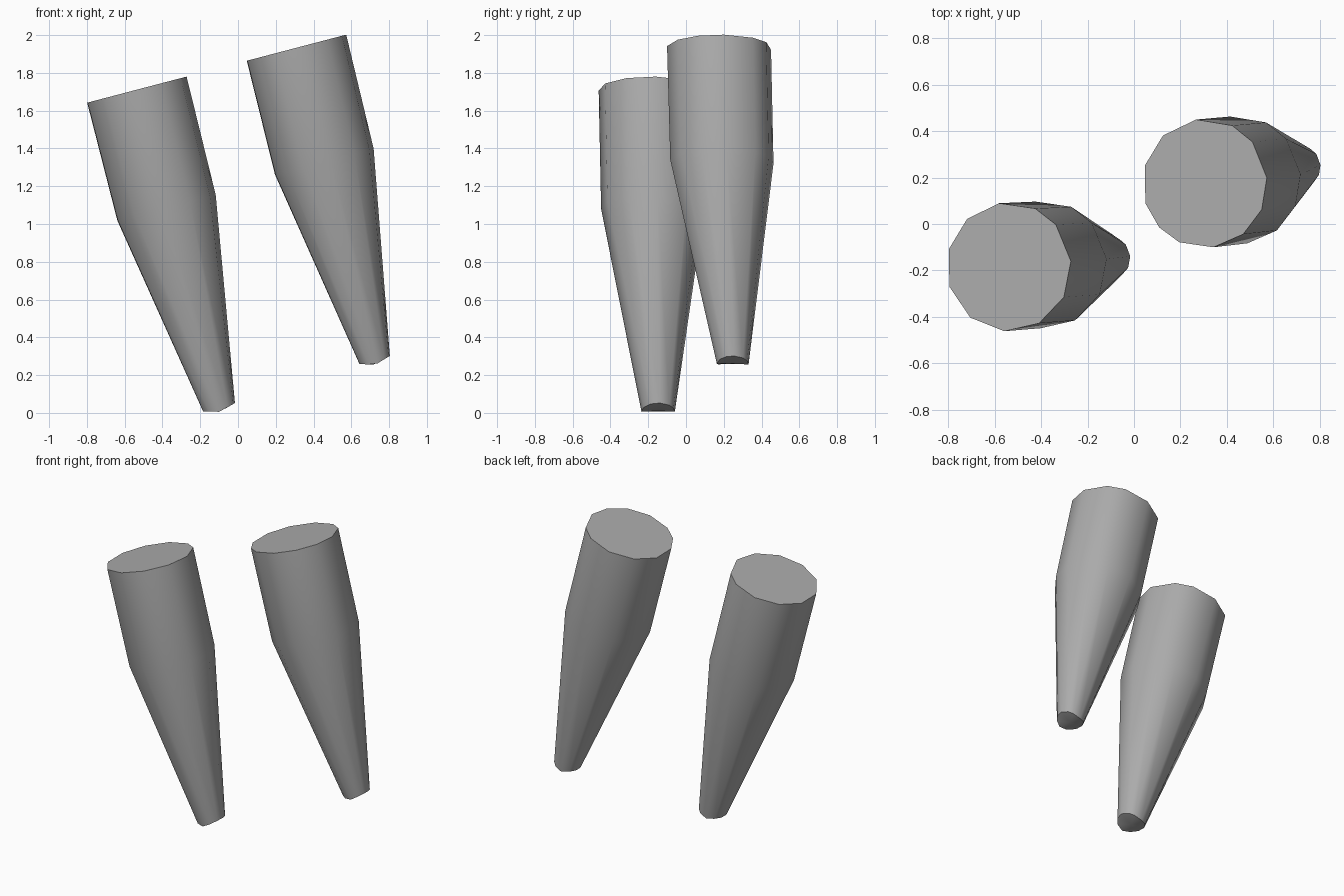
import bpy, bmesh, math
from mathutils import Vector

if "Cube" in bpy.data.objects:
    bpy.data.objects.remove(bpy.data.objects["Cube"], do_unlink=True)

grey = bpy.data.materials.new("mid_grey")
grey.use_nodes = True
grey.diffuse_color = (0.41, 0.41, 0.41, 1)
grey.node_tree.nodes["Principled BSDF"].inputs["Base Color"].default_value = (0.41, 0.41, 0.41, 1)

TILT = math.radians(14.7)
ACROSS = Vector((math.cos(TILT), 0, math.sin(TILT)))
DEPTH = Vector((0, 1, 0))
AXIS = Vector((-math.sin(TILT), 0, math.cos(TILT)))


def peg(name, angles, rings):
    """Leaning tapered peg; each ring is (centre, radius, depth of worn rim)."""
    bm = bmesh.new()
    loops = []
    for centre, radius, worn in rings:
        loop = []
        for degrees in angles:
            a = math.radians(degrees)
            drop = worn * (1 - abs(math.cos(a)))
            loop.append(bm.verts.new(Vector(centre) + radius * (
                ACROSS * math.cos(a) + DEPTH * math.sin(a)) - AXIS * drop))
        loops.append(loop)
    # Side walls
    n = len(angles)
    for upper, lower in zip(loops, loops[1:]):
        for i in range(n):
            j = (i + 1) % n
            bm.faces.new((upper[i], lower[i], lower[j], upper[j]))
    # Flat top and slightly uneven tip
    bm.faces.new(loops[0])
    centre, radius, worn = rings[-1]
    tip = bm.verts.new(Vector(centre) - AXIS * worn * 0.8)
    for i in range(n):
        bm.faces.new((tip, loops[-1][(i + 1) % n], loops[-1][i]))
    bmesh.ops.recalc_face_normals(bm, faces=bm.faces)
    mesh = bpy.data.meshes.new(name)
    bm.to_mesh(mesh)
    bm.free()
    mesh.materials.append(grey)
    obj = bpy.data.objects.new(name, mesh)
    bpy.context.collection.objects.link(obj)
    bpy.ops.object.select_all(action='DESELECT')
    obj.select_set(True)
    bpy.context.view_layer.objects.active = obj
    bpy.ops.object.shade_smooth_by_angle(angle=math.radians(40))


# Lower, forward peg
peg("right_peg", (5, 41, 65, 99, 132, 164, 198, 232, 266, 299, 332), [
    ((-0.54, -0.185, 1.71), 0.278, 0),
    ((-0.383, -0.175, 1.085), 0.275, 0),
    ((-0.102, -0.147, 0.03), 0.089, 0.025)])

# Higher, rearward peg
peg("left_peg", (5, 40, 64, 98, 132, 164, 198, 223, 246, 278, 308, 336), [
    ((0.305, 0.175, 1.932), 0.278, 0),
    ((0.452, 0.19, 1.33), 0.276, 0),
    ((0.722, 0.247, 0.28), 0.085, 0.025)])
